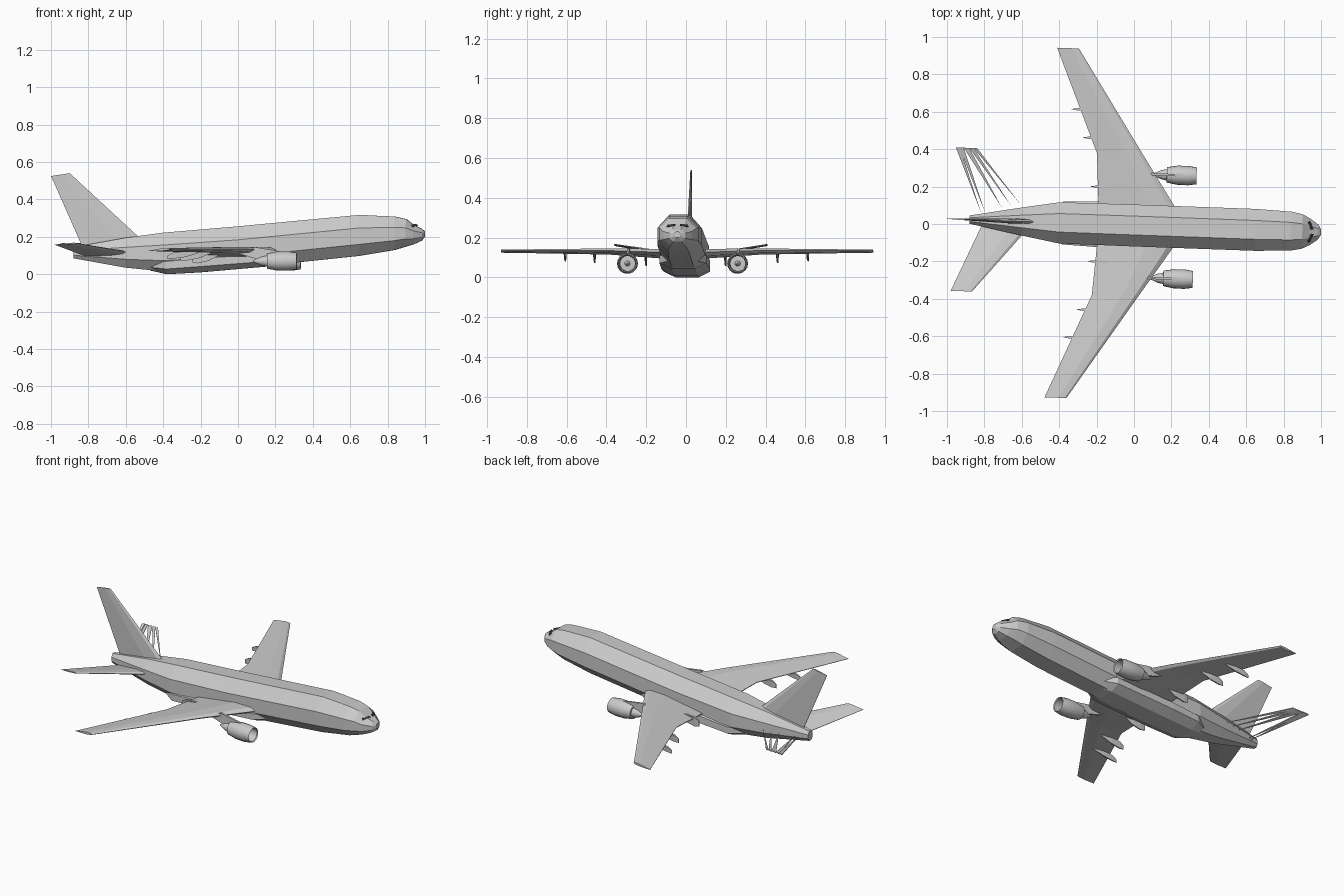
import bpy
import bmesh
import math
from mathutils import Vector

cube = bpy.data.objects.get("Cube")
if cube:
    bpy.data.objects.remove(cube)

YAW, SHIFT = -0.036, -0.008


def material(name, value):
    m = bpy.data.materials.new(name)
    m.use_nodes = True
    colour = (value, value, value, 1)
    m.diffuse_color = colour
    m.node_tree.nodes["Principled BSDF"].inputs["Base Color"].default_value = colour
    return m


GREY = material("light grey", 0.6)
DARK = material("dark glass", 0.06)


def finish(name, bm, mat=GREY, smooth=False):
    bmesh.ops.recalc_face_normals(bm, faces=bm.faces)
    mesh = bpy.data.meshes.new(name)
    bm.to_mesh(mesh)
    bm.free()
    mesh.materials.append(mat)
    ob = bpy.data.objects.new(name, mesh)
    bpy.context.collection.objects.link(ob)
    ob.rotation_euler.z = YAW
    ob.location.y = SHIFT
    if smooth:
        bpy.ops.object.select_all(action="DESELECT")
        ob.select_set(True)
        bpy.context.view_layer.objects.active = ob
        bpy.ops.object.shade_smooth_by_angle(angle=math.radians(35))
    return ob


def loft(name, rings, mat=GREY, smooth=False):
    """Skin a list of equal-length point rings and cap both ends."""
    bm = bmesh.new()
    loops = [[bm.verts.new(p) for p in ring] for ring in rings]
    n = len(loops[0])
    for a, b in zip(loops, loops[1:]):
        for i in range(n):
            j = (i + 1) % n
            bm.faces.new((a[i], a[j], b[j], b[i]))
    bm.faces.new(loops[0])
    bm.faces.new(loops[-1])
    return finish(name, bm, mat, smooth)


def plate(name, points, offset, mat=GREY):
    """Thin flat sheet thickened along an offset vector."""
    shift = Vector(offset)
    return loft(name, [points, [Vector(p) + shift for p in points]], mat)


def body_ring(x, low, high, w):
    h = high - low
    half = [(0.45 * w, high), (w, high - 0.32 * h), (w, low + 0.28 * h), (0.5 * w, low)]
    return [(x, y, z) for y, z in half] + [(x, -y, z) for y, z in reversed(half)]


def foil_ring(lead, trail, thick, up=(0, 0, 1)):
    """Faceted aerofoil between a leading and a trailing point."""
    a, b, up = Vector(lead), Vector(trail), Vector(up)
    shape = [(0, 0), (0.08, 0.4), (0.35, 0.55), (1, 0.06), (1, -0.06), (0.4, -0.45), (0.08, -0.35)]
    return [a.lerp(b, t) + up * thick * k for t, k in shape]


def mirror(p, s):
    return (p[0], p[1] * s, p[2])


# Faceted fuselage, nose to tail
stations = [
    (1.0, 0.20, 0.23, 0.015), (0.985, 0.18, 0.242, 0.04), (0.94, 0.16, 0.265, 0.072),
    (0.90, 0.148, 0.295, 0.092), (0.84, 0.13, 0.308, 0.104), (0.65, 0.098, 0.317, 0.112),
    (0, 0.03, 0.256, 0.112), (-0.4, 0.015, 0.222, 0.11), (-0.6, 0.035, 0.195, 0.075),
    (-0.88, 0.085, 0.145, 0.022),
]
loft("fuselage", [body_ring(*s) for s in stations])

# Belly fairing around the wing roots
fairing = [(0.30, 0.068, 0.13, 0.06), (0.20, 0.045, 0.14, 0.118), (-0.2, 0.01, 0.12, 0.122),
           (-0.38, 0.0, 0.1, 0.115), (-0.47, 0.02, 0.08, 0.06)]
loft("belly_fairing", [body_ring(*s) for s in fairing])

# Tail fin
loft("tail_fin", [
    foil_ring((-0.50, 0, 0.17), (-0.83, 0, 0.14), 0.03, (0, 1, 0)),
    foil_ring((-0.90, 0, 0.54), (-1.0, 0, 0.525), 0.008, (0, 1, 0)),
])

wing_stations = [  # leading point, trailing point, thickness
    ((0.253, 0.05, 0.125), (-0.19, 0.05, 0.095), 0.05),
    ((0.035, 0.38, 0.135), (-0.212, 0.38, 0.118), 0.03),
    ((-0.328, 0.935, 0.135), (-0.445, 0.935, 0.125), 0.014),
]
engine_profile = [  # x, radius, tail cone to intake spinner
    (0.09, 0.004), (0.135, 0.024), (0.165, 0.03), (0.166, 0.041), (0.22, 0.051),
    (0.28, 0.052), (0.325, 0.045), (0.32, 0.04), (0.26, 0.038), (0.261, 0.014), (0.29, 0.002),
]
track_pods = [(0.2, -0.19, 0.055), (0.46, -0.24, 0.04), (0.61, -0.305, 0.03)]  # y, x, depth

for side, s in (("left", 1), ("right", -1)):
    # Main wing
    loft(side + "_wing", [foil_ring(mirror(a, s), mirror(b, s), t) for a, b, t in wing_stations])

    # Engine nacelle with open intake
    ey, ez = 0.277 * s, 0.07
    angles = [math.tau * i / 18 for i in range(18)]
    loft(side + "_engine",
         [[(x, ey + r * math.cos(a), ez + r * math.sin(a)) for a in angles]
          for x, r in engine_profile], smooth=True)

    # Pylon between nacelle and wing
    plate(side + "_pylon",
          [(0.26, ey - 0.006, 0.118), (0.10, ey - 0.006, 0.145),
           (-0.02, ey - 0.006, 0.12), (0.13, ey - 0.006, 0.075)], (0, 0.012, 0))

    # Flap track pods under the trailing edge
    for n, (y, x, depth) in enumerate(track_pods):
        rings = []
        for dx, w, top, low in ((0.11, 0.001, 0.118, 0.11), (0.04, 0.007, 0.12, 0.115 - depth * 0.8),
                                (-0.02, 0.006, 0.115, 0.113 - depth), (-0.05, 0.001, 0.10, 0.098 - depth * 0.6)):
            rings.append([(x + dx, y * s - w, top), (x + dx, y * s + w, top),
                          (x + dx, y * s + w * 0.6, low), (x + dx, y * s - w * 0.6, low)])
        loft(f"{side}_track_pod_{n + 1}", rings)

    # Narrow cockpit window
    plate(side + "_cockpit_window",
          [(0.945, 0.012 * s, 0.265), (0.928, 0.05 * s, 0.262),
           (0.935, 0.055 * s, 0.252), (0.955, 0.012 * s, 0.257)], (0.008, 0, 0.004), DARK)

# Right tailplane, a complete surface
loft("right_tailplane", [
    foil_ring((-0.56, -0.03, 0.112), (-0.81, -0.02, 0.095), 0.025),
    foil_ring((-0.853, -0.384, 0.166), (-0.967, -0.384, 0.158), 0.008),
])

# Left tailplane, open framework of tapering strips
strips = [  # outer start, outer end, inner point
    (-0.967, -0.945, (-0.82, 0.04, 0.10)),
    (-0.948, -0.925, (-0.80, 0.045, 0.10)),
    (-0.925, -0.895, (-0.71, 0.07, 0.11)),
    (-0.895, -0.872, (-0.66, 0.08, 0.112)),
    (-0.872, -0.853, (-0.61, 0.09, 0.115)),
]
for n, (x0, x1, inner) in enumerate(strips):
    plate(f"left_tailplane_strip_{n + 1}",
          [(x0, 0.383, 0.158), (x1, 0.383, 0.163), inner], (0, 0, 0.005))
